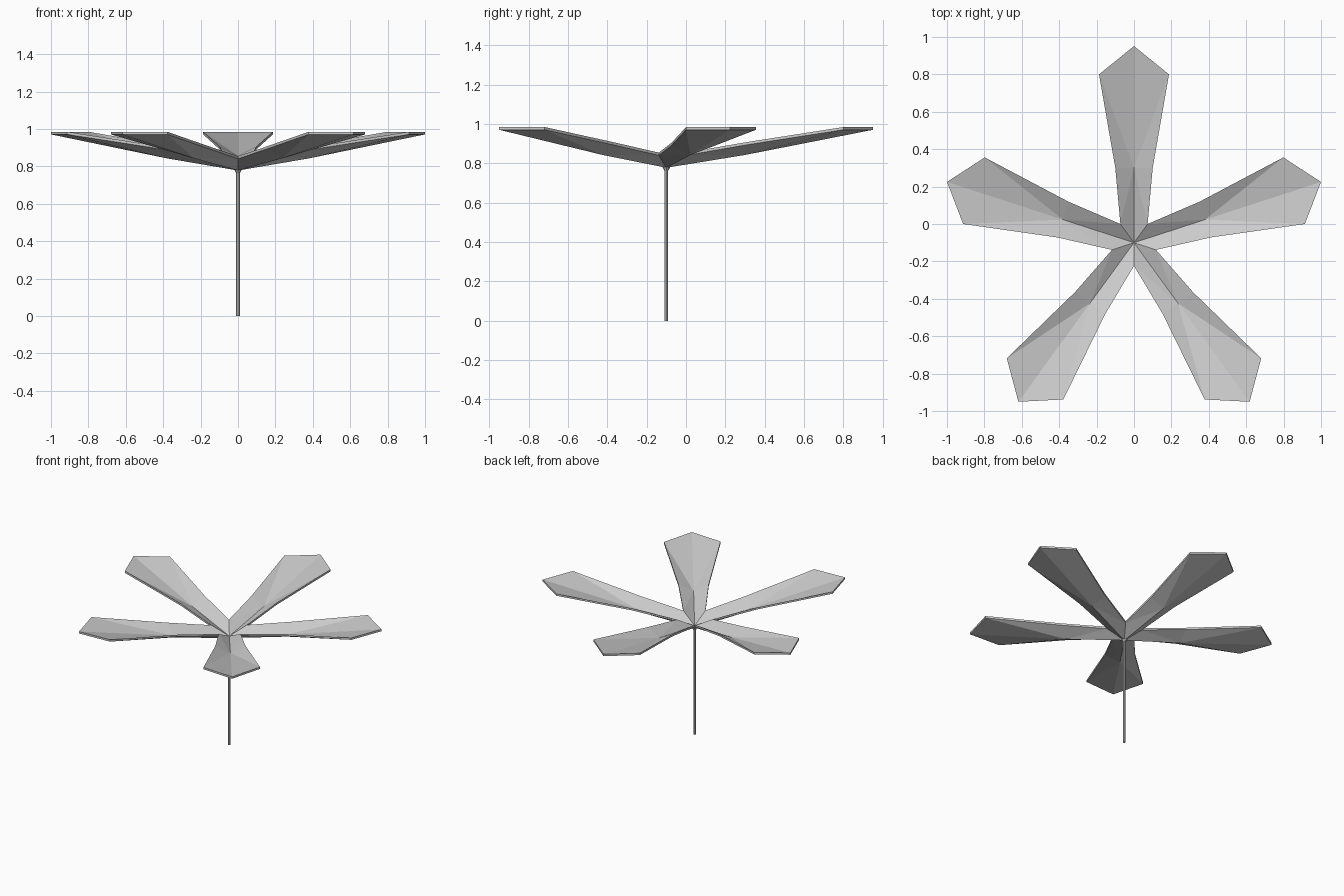
import bpy, bmesh
from math import pi, cos, sin
from mathutils import Matrix, Vector

if "Cube" in bpy.data.objects:
    bpy.data.objects.remove(bpy.data.objects["Cube"])

CENTRE = Vector((0, -0.1, 0))
THICK = 0.014


def make_object(name, bm):
    mesh = bpy.data.meshes.new(name)
    bmesh.ops.recalc_face_normals(bm, faces=bm.faces)
    bm.to_mesh(mesh)
    bm.free()
    obj = bpy.data.objects.new(name, mesh)
    bpy.context.collection.objects.link(obj)
    return obj


# One folded leaflet: (distance from hub, sideways, height) of its top surface
POINTS = [
    (0.0, 0.0, 0.792),      # 0 hub
    (0.40, 0.0, 0.857),     # 1 crease
    (1.0513, 0.0, 0.985),   # 2 tip
    (0.10, 0.0727, 0.855),  # 3 left root
    (0.40, 0.10, 0.907),    # 4 left middle
    (0.90, 0.187, 0.985),   # 5 left shoulder
    (0.10, -0.0727, 0.855),
    (0.40, -0.10, 0.907),
    (0.90, -0.187, 0.985),
]
FACES = [(0, 1, 3), (1, 4, 3), (1, 5, 4), (1, 2, 5),
         (0, 6, 1), (1, 6, 7), (1, 7, 8), (1, 8, 2)]
RIM = [0, 6, 7, 8, 2, 5, 4, 3]


def leaflet(index):
    turn = Matrix.Translation(CENTRE) @ Matrix.Rotation(pi / 2 + index * 2 * pi / 5, 4, 'Z')
    bm = bmesh.new()
    top = [bm.verts.new(turn @ Vector(p)) for p in POINTS]
    low = [bm.verts.new(v.co - Vector((0, 0, THICK))) for v in top]
    for f in FACES:
        bm.faces.new([top[i] for i in f])
        bm.faces.new([low[i] for i in reversed(f)])
    # Thin outer edge; the sides touching the next leaflet stay open
    for a, b in zip(RIM[1:], RIM[2:]):
        bm.faces.new((top[a], low[a], low[b], top[b]))
    make_object(f"leaflet_{index + 1}", bm)


for i in range(5):
    leaflet(i)


def tapered_rod(name, r_low, r_high, z0, z1, sides=8):
    bm = bmesh.new()
    bmesh.ops.create_cone(bm, cap_ends=True, segments=sides, radius1=r_low, radius2=r_high,
                          depth=z1 - z0,
                          matrix=Matrix.Translation(CENTRE + Vector((0, 0, (z0 + z1) / 2))))
    make_object(name, bm)


# Stem and the small collar under the leaflets
tapered_rod("stem", 0.0095, 0.0095, 0.0, 0.782)
tapered_rod("collar", 0.011, 0.02, 0.765, 0.782)
